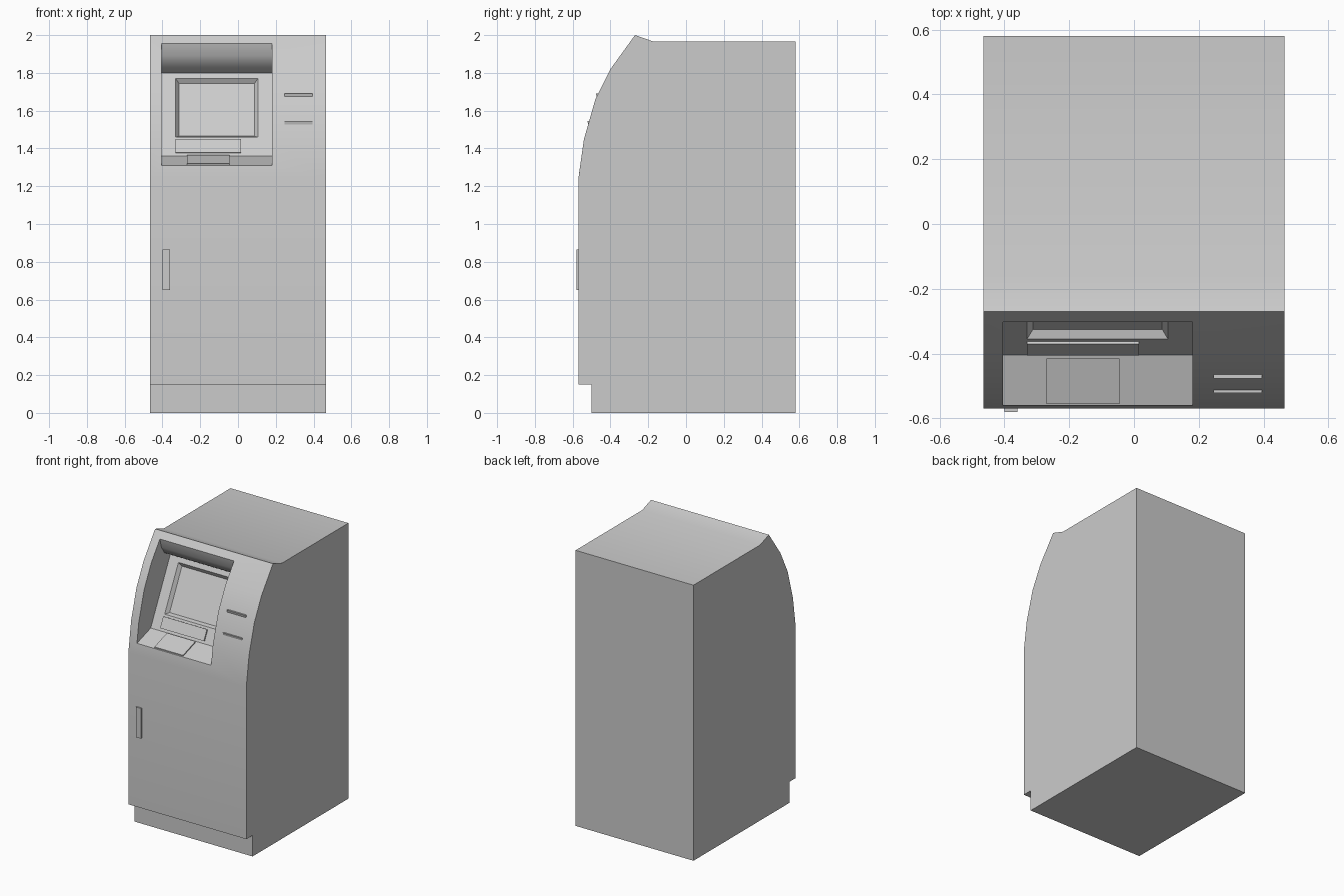
import bpy, bmesh, math
from mathutils import Vector

if "Cube" in bpy.data.objects:
    bpy.data.objects.remove(bpy.data.objects["Cube"])


def finish(name, bm):
    bmesh.ops.recalc_face_normals(bm, faces=bm.faces[:])
    mesh = bpy.data.meshes.new(name)
    bm.to_mesh(mesh)
    bm.free()
    ob = bpy.data.objects.new(name, mesh)
    bpy.context.collection.objects.link(ob)
    return ob


def prism(name, x0, x1, profile):
    """Extrude a (y, z) outline from x0 to x1."""
    bm = bmesh.new()
    face = bm.faces.new([bm.verts.new((x0, y, z)) for y, z in profile])
    geom = bmesh.ops.extrude_face_region(bm, geom=[face])["geom"]
    moved = [v for v in geom if isinstance(v, bmesh.types.BMVert)]
    bmesh.ops.translate(bm, verts=moved, vec=(x1 - x0, 0, 0))
    return finish(name, bm)


def cut(target, cutter):
    mod = target.modifiers.new("cut", "BOOLEAN")
    mod.operation, mod.solver, mod.object = "DIFFERENCE", "EXACT", cutter
    bpy.context.view_layer.objects.active = target
    bpy.ops.object.modifier_apply(modifier=mod.name)
    bpy.data.objects.remove(cutter)


# Sloped screen panel: u runs up the panel, d runs into it
SLOPE = Vector((0.447, 0.894))
INTO = Vector((0.894, -0.447))


def panel(u, d):
    return Vector((-0.405, 1.36)) + SLOPE * u + INTO * d


# Cabinet with toe kick, curved front and raised top lip
cabinet = prism("cabinet", -0.465, 0.465, [
    (-0.50, 0), (-0.50, 0.15), (-0.57, 0.15), (-0.57, 1.24), (-0.54, 1.45),
    (-0.48, 1.66), (-0.40, 1.82), (-0.27, 2.0), (-0.17, 1.965),
    (0.58, 1.965), (0.58, 0)])

# Recess with sloped shelf, screen panel and curved hood
cut(cabinet, prism("recess_cutter", -0.405, 0.18, [
    (-0.70, 1.265), (-0.405, 1.36), (-0.185, 1.80), (-0.25, 1.838),
    (-0.285, 1.89), (-0.302, 1.955), (-0.312, 1.995), (-0.70, 1.995)]))

# Screen window with bevelled sides
bm = bmesh.new()
bmesh.ops.create_cube(bm, size=2)
for v in bm.verts:
    depth = 0.0247 * v.co.y
    inset = 0.018 * v.co.y
    y, z = panel(0.285 + v.co.z * (0.1735 - inset), depth)
    v.co = (-0.1125 + v.co.x * (0.2175 - inset), y, z)
cut(cabinet, finish("screen_cutter", bm))

bpy.ops.object.select_all(action="DESELECT")
cabinet.select_set(True)
bpy.context.view_layer.objects.active = cabinet
bpy.ops.object.shade_smooth_by_angle(angle=math.radians(30))

# Raised strip below the screen
prism("screen_strip", -0.33, 0.015, [
    panel(0.017, -0.01), panel(0.096, -0.01), panel(0.096, 0.01), panel(0.017, 0.01)])

# Keypad on the shelf
prism("keypad", -0.27, -0.045, [
    (-0.555, 1.305), (-0.555, 1.319), (-0.415, 1.365), (-0.415, 1.35)])

# Card and receipt slots
for name, y, z in (("upper_slot", -0.477, 1.69), ("lower_slot", -0.522, 1.545)):
    prism(name, 0.245, 0.395, [
        (y, z), (y + 0.04, z), (y + 0.04, z - 0.017), (y + 0.004, z - 0.017)])

# Door handle
prism("door_handle", -0.40, -0.36, [
    (-0.58, 0.65), (-0.58, 0.865), (-0.565, 0.865), (-0.565, 0.65)])
